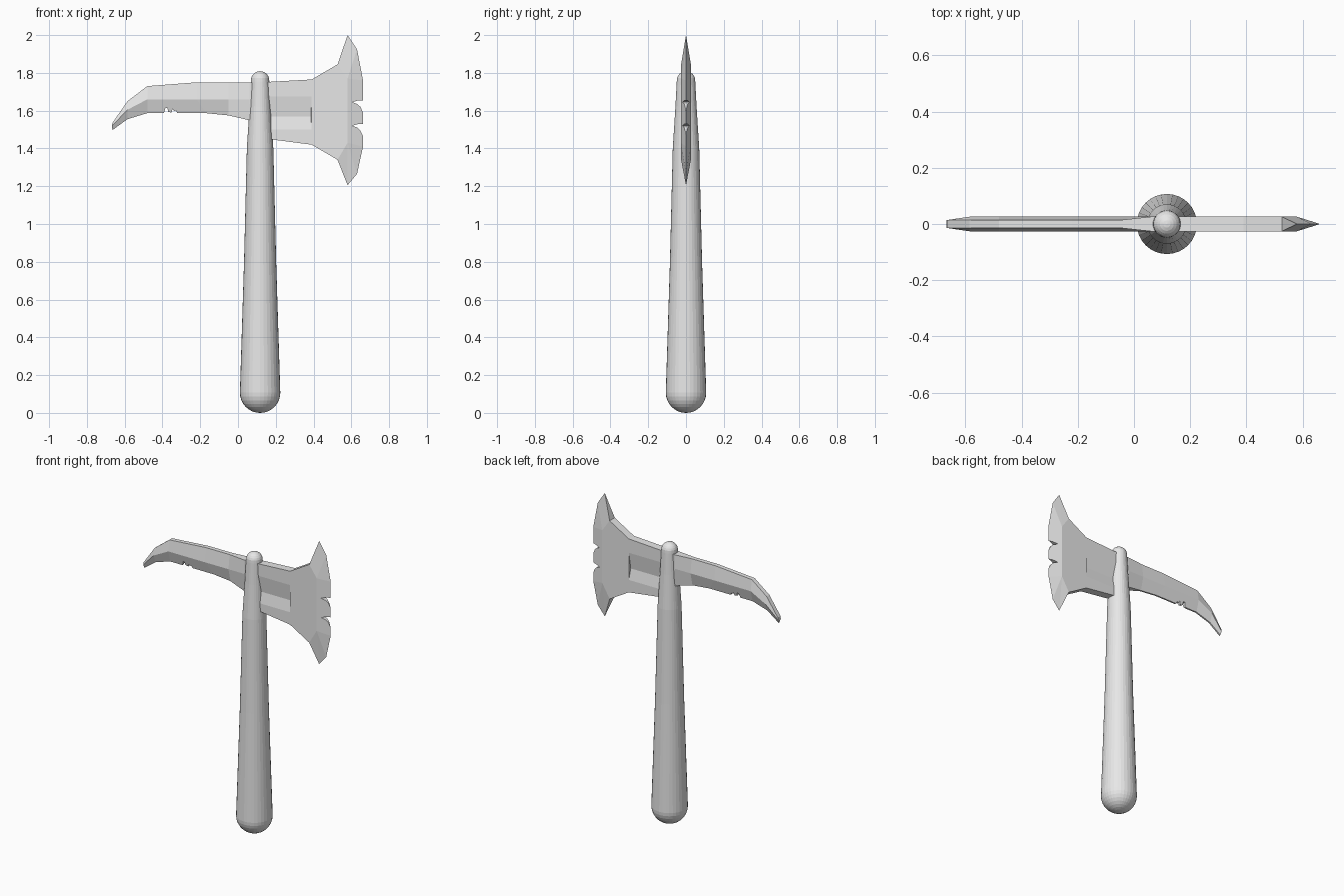
import bpy, bmesh, math

if "Cube" in bpy.data.objects:
    bpy.data.objects.remove(bpy.data.objects["Cube"])

grey = bpy.data.materials.new("plain_grey")
grey.diffuse_color = (0.8, 0.8, 0.8, 1)
grey.use_nodes = True
grey.node_tree.nodes["Principled BSDF"].inputs["Base Color"].default_value = grey.diffuse_color
T = 0.026   # half thickness of the head


def finish(bm, name):
    bmesh.ops.remove_doubles(bm, verts=bm.verts, dist=0.0004)
    bmesh.ops.recalc_face_normals(bm, faces=bm.faces)
    me = bpy.data.meshes.new(name)
    bm.to_mesh(me)
    bm.free()
    me.materials.append(grey)
    ob = bpy.data.objects.new(name, me)
    bpy.context.collection.objects.link(ob)
    return ob


def plate(name, faces):
    """Two-sided plate: each face is a list of (x, z, half thickness)."""
    bm = bmesh.new()
    pts = {}
    for f in faces:
        for p in f:
            if p not in pts:
                pts[p] = [bm.verts.new((p[0], s * p[2], p[1])) for s in (-1, 1)]
    edges = {}
    for f in faces:
        for side in (0, 1):
            bm.faces.new([pts[p][side] for p in f])
        for a, b in zip(f, f[1:] + f[:1]):
            edges.setdefault(frozenset((a, b)), []).append((a, b))
    # close the rim along edges used once
    for use in edges.values():
        if len(use) == 1:
            a, b = use[0]
            if a[2] or b[2]:
                loop = [pts[a][0], pts[b][0]]
                loop += [pts[b][1]] if b[2] else []
                loop += [pts[a][1]] if a[2] else []
                bm.faces.new(loop)
    return finish(bm, name)


# Handle: tapered shaft with round ends, revolved about its own axis
R, r = 0.107, 0.049
profile = [(R * math.sin(a), R - R * math.cos(a))
           for a in [i * math.pi / 16 for i in range(9)]]
profile += [(0.085, 0.8), (0.07, 1.4), (0.056, 1.62), (r, 1.755)]
profile += [(r * math.cos(a), 1.76 + r * math.sin(a))
            for a in [i * math.pi / 12 for i in range(1, 7)]]
bm = bmesh.new()
SEG = 32
rings = [[bm.verts.new((0.117 + q * math.cos(2 * math.pi * k / SEG),
                        q * math.sin(2 * math.pi * k / SEG), z))
          for k in range(SEG)] for q, z in profile]
for lo, hi in zip(rings, rings[1:]):
    for k in range(SEG):
        n = (k + 1) % SEG
        bm.faces.new((lo[k], lo[n], hi[n], hi[k]))
finish(bm, "handle")

# Axe blade: flat cheek, V groove and bevelled chipped cutting edge
X0, X1, D = 0.12, 0.39, 0.012
root = [(X0, z, T) for z in (1.75, 1.675, 1.50, 1.455)]
end = [(X1, z, T) for z in (1.765, 1.675, 1.50, 1.42)]
floor0, floor1 = (X0, 1.57, D), (0.386, 1.57, D)
shoulder_t, shoulder_b = (0.527, 1.845, T), (0.527, 1.34, T)
seam_t, seam_b = (0.58, 1.77, T), (0.58, 1.43, T)
tip_t, tip_b = (0.58, 2.0, 0), (0.58, 1.205, 0)
curve_t, curve_b = (0.63, 1.925, 0), (0.63, 1.265, 0)
edge_t, edge_b = (0.662, 1.76, 0), (0.662, 1.41, 0)
chips = []
for z in (1.655, 1.53):
    for x, dz in ((0.662, 0), (0.635, -0.001), (0.605, -0.01), (0.632, -0.02),
                  (0.648, -0.035), (0.662, -0.065)):
        chips.append((x, z + dz, round(T * (0.662 - x) / 0.082, 4)))
plate("axe_blade", [
    [root[0], end[0], end[1], root[1]],
    [root[1], end[1], floor1, floor0],
    [floor0, floor1, end[2], root[2]],
    [root[2], end[2], end[3], root[3]],
    [end[1], end[2], floor1],
    [end[0], shoulder_t, seam_t, seam_b, shoulder_b, end[3], end[2], end[1]],
    [shoulder_t, tip_t, seam_t], [tip_t, curve_t, seam_t],
    [curve_t, edge_t, seam_t],
    [seam_t, edge_t] + chips + [edge_b, seam_b],
    [edge_b, curve_b, seam_b], [curve_b, tip_b, seam_b],
    [tip_b, shoulder_b, seam_b],
])

# Pick: ridged spike thinning to its back and lower edge
B, E = 0.014, 0.005
top = [(-0.665, 1.535, B), (-0.585, 1.65, B), (-0.48, 1.73, B),
       (-0.22, 1.75, B), (-0.05, 1.75, B), (0.06, 1.75, T), (0.12, 1.75, T)]
mid = [(-0.667, 1.52, B), (-0.585, 1.605, T), (-0.48, 1.66, T),
       (-0.22, 1.66, T), (-0.05, 1.66, T), (0.06, 1.66, T), (0.12, 1.66, T)]
low = [(-0.665, 1.497, E), (-0.585, 1.555, E), (-0.48, 1.587, E),
       (-0.17, 1.587, E), (-0.05, 1.575, E), (0.07, 1.547, T), (0.12, 1.53, T)]
nicks = [(-0.392, 1.587, E), (-0.384, 1.615, 0.013), (-0.373, 1.615, 0.013),
         (-0.37, 1.594, 0.007), (-0.352, 1.59, 0.006), (-0.346, 1.61, 0.012),
         (-0.338, 1.598, 0.008), (-0.328, 1.602, 0.009), (-0.322, 1.587, E)]
faces = []
for i in range(6):
    faces.append([top[i], top[i + 1], mid[i + 1], mid[i]])
    cut = nicks if i == 2 else []
    faces.append([mid[i + 1], mid[i], low[i]] + cut + [low[i + 1]])
plate("pick_spike", faces)
